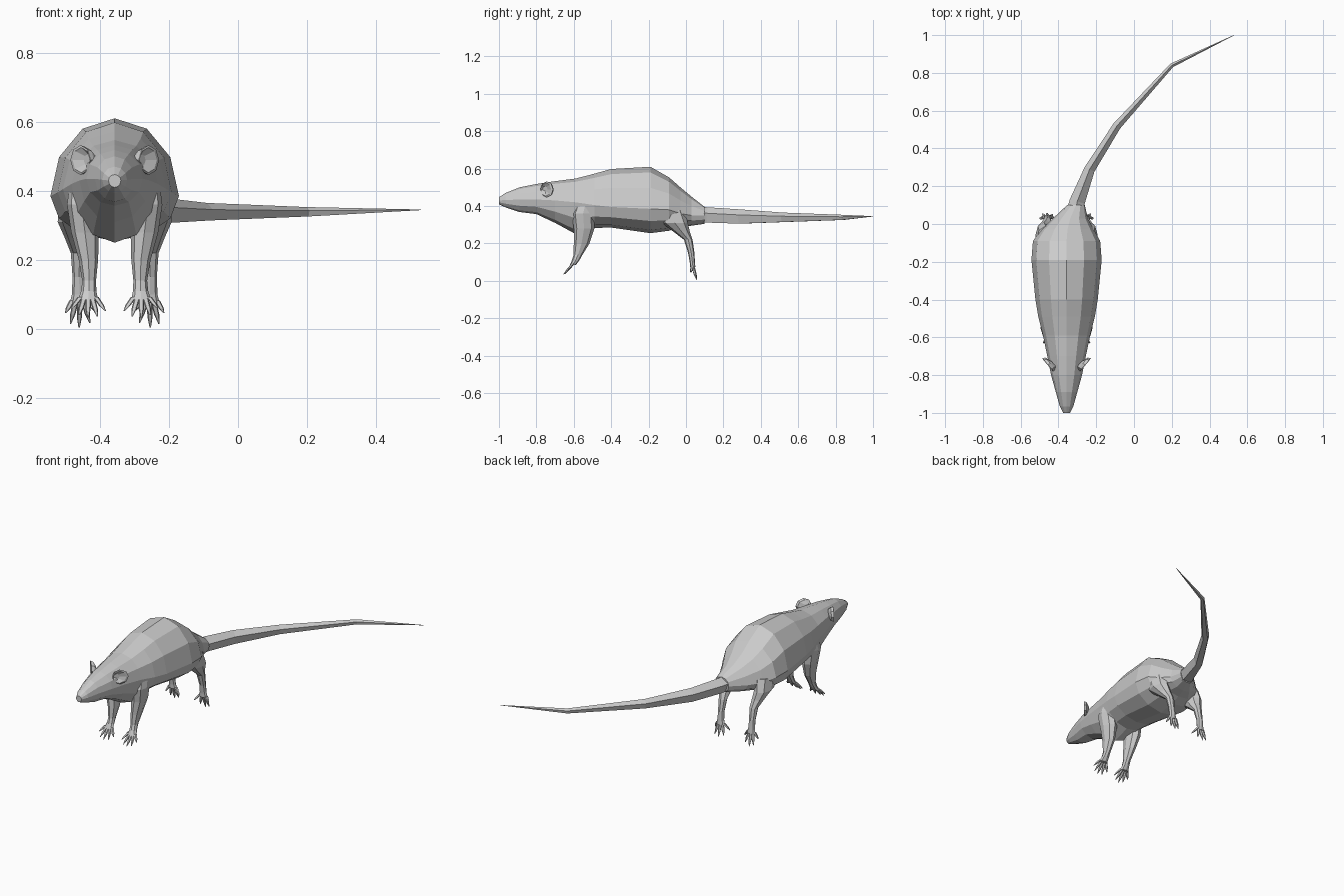
import bpy, bmesh, math
from mathutils import Vector

if "Cube" in bpy.data.objects:
    bpy.data.objects.remove(bpy.data.objects["Cube"])

MID_X = -0.357
X, Y, Z = Vector((1, 0, 0)), Vector((0, 1, 0)), Vector((0, 0, 1))


def ring(c, u, v, n, v_low=None):
    """Ellipse of n points round c, starting at +v; v_low is used for the lower half."""
    pts = []
    for i in range(n):
        a = 2 * math.pi * i / n
        vert = v if math.cos(a) >= 0 or v_low is None else v_low
        pts.append(Vector(c) + u * math.sin(a) + vert * math.cos(a))
    return pts


def loft(name, tubes, mirror=False):
    """One object from several capped tubes, each a list of rings."""
    bm = bmesh.new()
    for rings in tubes:
        rows = [[bm.verts.new(p) for p in r] for r in rings]
        n = len(rows[0])
        for a, b in zip(rows, rows[1:]):
            for i in range(n):
                j = (i + 1) % n
                bm.faces.new((a[i], a[j], b[j], b[i]))
        bm.faces.new(rows[0][::-1])
        bm.faces.new(rows[-1])
    bmesh.ops.recalc_face_normals(bm, faces=bm.faces)
    me = bpy.data.meshes.new(name)
    bm.to_mesh(me)
    bm.free()
    ob = bpy.data.objects.new(name, me)
    ob.location.x = MID_X
    bpy.context.collection.objects.link(ob)
    if mirror:
        ob.modifiers.new("mirror", 'MIRROR').use_mirror_merge = False
    return ob


# Head and body: y, top, widest height, bottom, half width, sideways shift
sections = [
    (-1.00, .447, .430, .410, .018, 0),
    (-.965, .470, .432, .393, .036, 0),
    (-.89, .500, .435, .368, .057, 0),
    (-.80, .518, .435, .357, .082, 0),
    (-.70, .533, .430, .310, .102, 0),
    (-.59, .547, .420, .250, .125, 0),
    (-.49, .573, .405, .283, .150, 0),
    (-.40, .598, .395, .285, .165, 0),
    (-.19, .610, .385, .255, .186, 0),
    (-.09, .553, .380, .268, .178, 0),
    (-.03, .500, .360, .288, .140, .005),
    (.03, .450, .350, .295, .092, .02),
    (.10, .395, .350, .305, .047, .05),
]
loft("head_and_body", [[ring((s, y, m), X * w, Z * (t - m), 12, Z * (m - b))
                        for y, t, m, b, w, s in sections]])

# Tail: x, y, z, half width, half height
path = [(-.315, .05, .352, .05, .045), (-.30, .12, .348, .043, .045),
        (-.235, .29, .340, .030, .042), (-.09, .52, .337, .023, .028),
        (.20, .84, .338, .012, .015), (.53, 1.0, .345, .001, .001)]
tail = []
for i, (x, y, z, w, h) in enumerate(path):
    a, b = path[max(i - 1, 0)], path[min(i + 1, len(path) - 1)]
    side = Vector((b[1] - a[1], a[0] - b[0], 0)).normalized()
    if i == len(path) - 1:
        side = Vector((.0, 1, 0))
        side = Vector((.4, -.9, 0))
    tail.append(ring((x - MID_X, y, z), side * w, Z * h, 5))
loft("tail", [tail])


def leg(name, rows, toe_tips):
    """Leg from horizontal rings, with a fan of tapered toes at the last ring."""
    tubes = [[ring((x, y, z), X * rx, Y * ry, 8) for x, y, z, rx, ry in rows]]
    fx, fy, fz, frx, _ = rows[-1]
    for k, tip in enumerate(toe_tips):
        root = Vector((fx + (k / (len(toe_tips) - 1) - .5) * 1.5 * frx, fy, fz + .008))
        tip = Vector(tip)
        tubes.append([ring(root.lerp(tip, t), X * r, Y * r, 5)
                      for t, r in ((0, .009), (.6, .008), (1, .002))])
    loft(name, tubes, mirror=True)


# Legs: x offset, y, z, x radius, y radius
leg("front_legs",
    [(.098, -.53, .44, .030, .045), (.096, -.55, .36, .042, .060),
     (.086, -.545, .28, .040, .055), (.076, -.558, .20, .028, .042),
     (.074, -.577, .14, .020, .024), (.075, -.590, .11, .022, .020),
     (.077, -.605, .085, .029, .016)],
    [(.027, -.632, .052), (.050, -.648, .036), (.077, -.655, .034),
     (.103, -.648, .040), (.124, -.630, .060)])
leg("rear_legs",
    [(.110, -.09, .38, .050, .080), (.120, -.06, .31, .045, .070),
     (.110, -.025, .265, .035, .045), (.102, .012, .22, .025, .023),
     (.103, .028, .15, .019, .017), (.102, .034, .10, .022, .014),
     (.101, .036, .075, .029, .014)],
    [(.050, .022, .045), (.072, .050, .018), (.103, .058, .004),
     (.128, .054, .015), (.142, .028, .046)])

# Ears: thin cups facing forward and outward
out = Vector((.65, .75, 0)).normalized()
face = Vector((.75, -.65, 0)).normalized()
centre = Vector((.096, -.742, .489))
cup = [ring(centre + face * d - out * .035 * (1 - s), out * .045 * s, Z * .043 * s, 8)
       for d, s in ((-.022, .45), (-.010, .9), (.004, 1), (.006, .85), (-.006, .4))]
loft("ears", [cup], mirror=True)
